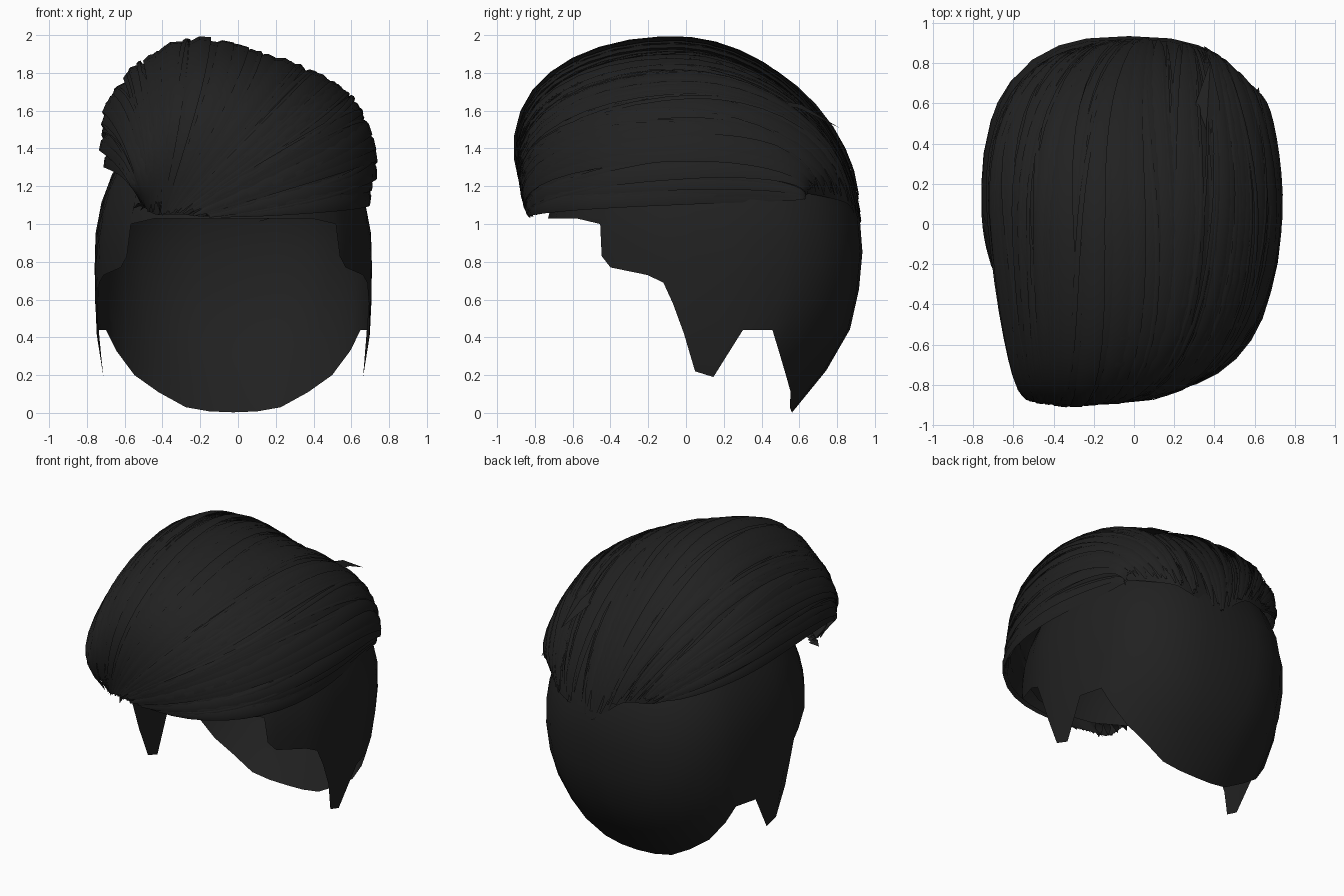
import bpy, random
from math import sin, cos, pi, sqrt, radians
from mathutils import Vector

if "Cube" in bpy.data.objects:
    bpy.data.objects.remove(bpy.data.objects["Cube"])

random.seed(7)
black = bpy.data.materials.new("black_hair")
black.diffuse_color = (0.015, 0.015, 0.015, 1)
black.use_nodes = True
black.node_tree.nodes["Principled BSDF"].inputs["Base Color"].default_value = black.diffuse_color


def make(name, verts, faces, angle):
    me = bpy.data.meshes.new(name)
    me.from_pydata([tuple(v) for v in verts], [], faces)
    me.materials.append(black)
    ob = bpy.data.objects.new(name, me)
    bpy.context.collection.objects.link(ob)
    bpy.ops.object.select_all(action='DESELECT')
    bpy.context.view_layer.objects.active = ob
    ob.select_set(True)
    bpy.ops.object.shade_smooth_by_angle(angle=radians(angle))
    return ob


def lerp_table(table, x):
    for (a, p), (b, q) in zip(table, table[1:]):
        if x <= b:
            return p + (q - p) * max(0, x - a) / (b - a)
    return table[-1][1]


# Scalp: rounded cap whose lower edge follows nape, ears, sideburns and forehead
edge = [(0, .003), (11, .008), (22, .03), (35, .11), (48, .2), (59, .33), (66, .44),
        (78, .44), (86.5, .19), (93.5, .22), (97.5, .42), (101.5, .58), (105, .69),
        (111, .73), (126, .77), (130, .83), (131.5, 1.0), (145, 1.03), (162, 1.03), (180, 1.03)]
width = [(0, .66), (.2, .69), (.45, .73), (.75, .735)]
back = [(0, .46), (.22, .64), (.48, .79), (.75, .83), (1, .84)]
TOP, MID, CY = 1.70, .85, .1


def scalp_point(theta, z):
    k = sqrt(max(0, 1 - ((z - MID) / (TOP - MID)) ** 2)) if z > MID else 1
    s, c = sin(radians(theta)), cos(radians(theta))
    depth = .85
    if c > 0:   # squarer back of the head, rounder at the nape
        depth = lerp_table(back, z)
        e = 1 - .24 * min(z / .7, 1)
        s, c = abs(s) ** e * (1 if s > 0 else -1), c ** e
    return (-.025 + k * lerp_table(width, z) * s, CY + k * depth * c, z)


columns = edge + [(360 - a, z) for a, z in edge[-2:0:-1]]
ROWS, n = 12, len(columns)
verts, faces = [], []
for theta, low in columns:
    for r in range(ROWS + 1):
        verts.append(scalp_point(theta, low + (TOP - low) * sin(r / ROWS * pi / 2)))
for i in range(n):
    a, b = i * (ROWS + 1), (i + 1) % n * (ROWS + 1)
    faces += [(b + r, a + r, a + r + 1, b + r + 1) for r in range(ROWS)]
make("scalp", verts, faces, 60)

# Swept-back hair: front root, highest point and back end of guide strands, left to right
guides = [
    ((-.52, -.70, 1.12), (-.68, -.05, 1.34), (-.36, .84, 1.20)),
    ((-.48, -.77, 1.07), (-.68, -.05, 1.60), (-.30, .87, 1.19)),
    ((-.44, -.80, 1.05), (-.50, -.05, 1.86), (-.15, .91, 1.17)),
    ((-.40, -.81, 1.05), (-.22, -.05, 1.965), (.03, .925, 1.03)),
    ((-.38, -.81, 1.05), (.08, -.05, 1.905), (.10, .92, 1.01)),
    ((-.34, -.82, 1.05), (.38, -.05, 1.80), (.32, .89, 1.08)),
    ((-.29, -.83, 1.05), (.60, -.05, 1.65), (.40, .84, 1.12)),
    ((-.20, -.83, 1.04), (.70, -.05, 1.36), (.58, .66, 1.16)),
    ((-.05, -.82, 1.04), (.68, -.05, 1.14), (.60, .63, 1.13)),
]


def guide(u):
    # Smooth blend between neighbouring guide strands
    f = min(max(u, 0), 1) * (len(guides) - 1)
    i = min(int(f), len(guides) - 2)
    t = f - i
    g = [guides[min(max(i + k, 0), len(guides) - 1)] for k in (-1, 0, 1, 2)]
    out = []
    for part in range(3):
        p0, p1, p2, p3 = (Vector(s[part]) for s in g)
        out.append(.5 * (2 * p1 + (p2 - p0) * t + (2 * p0 - 5 * p1 + 4 * p2 - p3) * t * t
                         + (3 * p1 - p0 - 3 * p2 + p3) * t ** 3))
    return out


def hair_point(u, v):
    # Half-ellipse from root to end, pushed forward over the forehead and squared up sideways
    root, high, end = guide(u)
    mid, a = (root + end) / 2, pi * v
    p = mid + (root - end) / 2 * cos(a) + (high - mid) * sin(a)
    twist = sin(2 * a)
    p.y -= .17 * max(0, twist) * (1 - .55 * u * u)
    p.x += twist * (.09 + .08 * u * u)
    return p


CENTRE = Vector((0, .05, 1.05))

# Base sheet that closes the volume under the strands
U, V = 48, 22
verts = [CENTRE + (hair_point(i / U, j / V) - CENTRE) * .985
         for i in range(U + 1) for j in range(V + 1)]
faces = [(i * (V + 1) + j, (i + 1) * (V + 1) + j, (i + 1) * (V + 1) + j + 1, i * (V + 1) + j + 1)
         for i in range(U) for j in range(V)]
make("hair_base", verts, faces, 60)


def strands(name, count, size, lift, spread):
    # Tapered diamond-section locks following the sheet
    verts, faces, seg = [], [], 20
    for s in range(count):
        u0 = (s + random.random()) / count
        drift = random.uniform(-spread, spread)
        v0, v1 = random.uniform(0, .03), random.uniform(.94, 1)
        w, h = size * random.uniform(.6, 1.3), random.uniform(-.01, lift)
        start = len(verts)
        for j in range(seg + 1):
            t = j / seg
            v = v0 + (v1 - v0) * t
            u = u0 + drift * (t - .3)
            p = hair_point(u, v)
            along = (hair_point(u, v + .01) - hair_point(u, v - .01)).normalized()
            out = p - CENTRE
            out = (out - along * out.dot(along)).normalized()
            side = along.cross(out)
            body = max(0, sin(pi * t)) ** .7
            p += out * h * body
            a, b = side * w * (.12 + .88 * body), out * w * .3 * (.15 + .85 * body)
            verts += [p - a, p + b, p + a, p - b]
        for j in range(seg):
            k = start + j * 4
            faces += [(k + q, k + (q + 1) % 4, k + 4 + (q + 1) % 4, k + 4 + q) for q in range(4)]
        faces += [(start, start + 3, start + 2, start + 1), tuple(len(verts) - 4 + q for q in range(4))]
    make(name, verts, faces, 75)


strands("hair_locks", 60, .05, .012, .05)
strands("fine_strands", 80, .012, .022, .09)


# Loose pointed tufts at the back crown and front left root
def tuft(name, base, tip, w):
    base, tip = Vector(base), Vector(tip)
    d = (tip - base).normalized()
    side = d.cross(Vector((0, .3, 1))).normalized() * w
    up = side.cross(d).normalized() * w * .4
    mid = base.lerp(tip, .4) + up
    verts = [base - side, base + up, base + side, mid - side, mid + up, mid + side, tip]
    make(name, verts, [(0, 1, 4, 3), (1, 2, 5, 4), (2, 0, 3, 5), (3, 4, 6), (4, 5, 6), (5, 3, 6)], 40)


tuft("crown_tuft", (.36, .45, 1.64), (.38, .81, 1.51), .06)
tuft("side_tuft", (.58, .40, 1.42), (.62, .68, 1.2), .05)
for i in range(5):
    tuft(f"root_tuft_{i + 1}", (-.36 - .035 * i, -.77 + .03 * i, 1.1),
         (-.40 - .04 * i, -.82 + .045 * i, 1.04 + .01 * i), .025)
